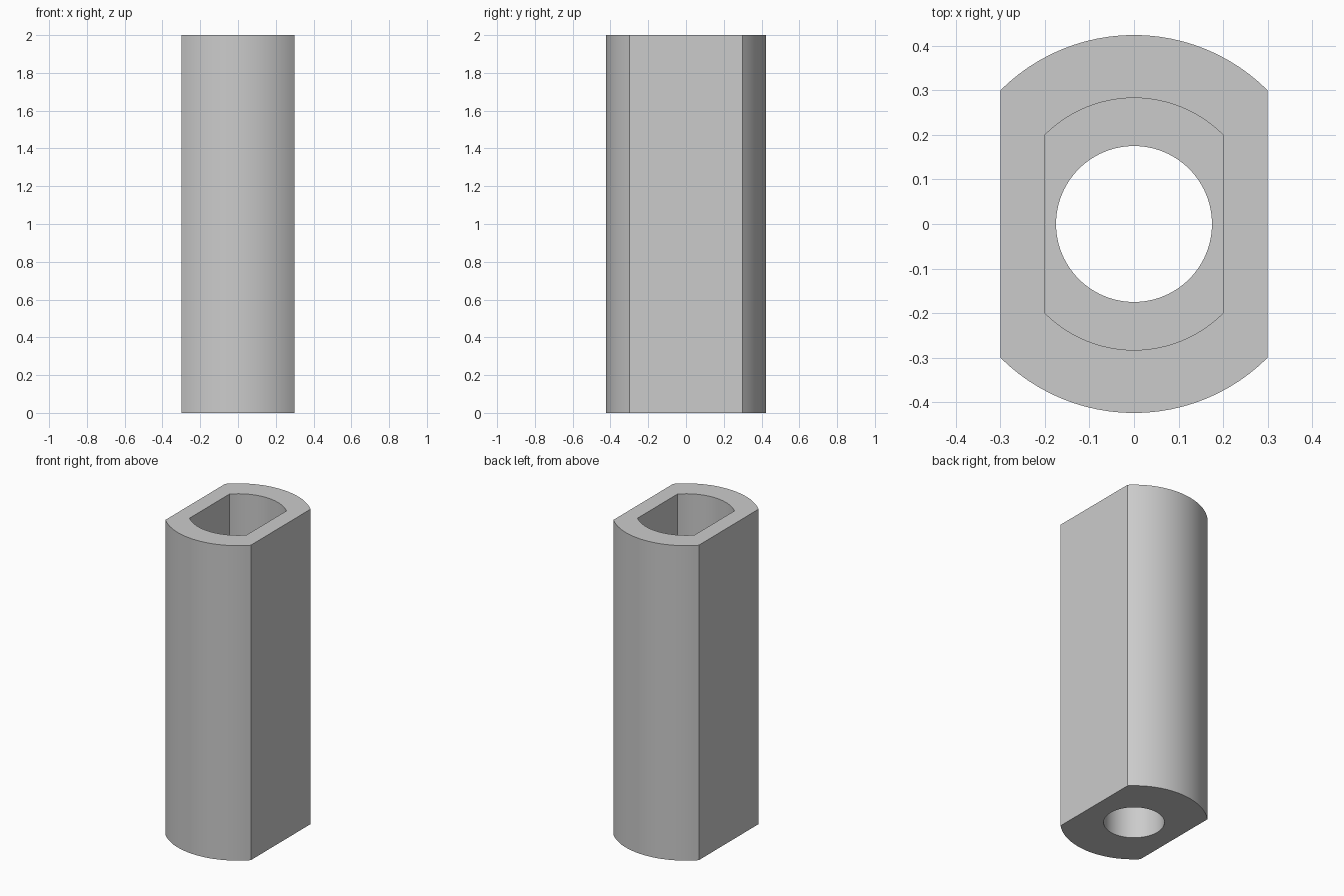
import bpy
import bmesh
from math import cos, sin, tau, sqrt, radians

cube = bpy.data.objects.get("Cube")
if cube:
    bpy.data.objects.remove(cube, do_unlink=True)

SEGMENTS = 96
HEIGHT = 2.0
LEDGE = 1.0          # height where the wide socket meets the round bore
OUTER_HALF = 0.3     # half width across the outer flats
SOCKET_HALF = 0.2    # half width across the socket flats
BORE = 0.175

grey = bpy.data.materials.new("plain grey")
grey.use_nodes = True
colour = (0.6, 0.6, 0.6, 1.0)
grey.diffuse_color = colour
grey.node_tree.nodes["Principled BSDF"].inputs["Base Color"].default_value = colour


def ring(bm, radius, half_width, z):
    """Circle whose two sides are cut flat at x = +/- half_width."""
    verts = []
    for i in range(SEGMENTS):
        a = tau * i / SEGMENTS
        x = max(-half_width, min(half_width, radius * cos(a)))
        verts.append(bm.verts.new((x, radius * sin(a), z)))
    return verts


def flat_sided(half_width):
    """Radius and half width of a profile whose flats end at 45 degrees."""
    return half_width * sqrt(2), half_width


# Closed wall section: outside, top rim, socket, ledge, bore, underside
bm = bmesh.new()
section = [
    (*flat_sided(OUTER_HALF), 0),
    (*flat_sided(OUTER_HALF), HEIGHT),
    (*flat_sided(SOCKET_HALF), HEIGHT),
    (*flat_sided(SOCKET_HALF), LEDGE),
    (BORE, BORE, LEDGE),
    (BORE, BORE, 0),
]
rings = [ring(bm, *step) for step in section]
for a, b in zip(rings, rings[1:] + rings[:1]):
    for i in range(SEGMENTS):
        j = (i + 1) % SEGMENTS
        bm.faces.new((a[i], a[j], b[j], b[i]))
bmesh.ops.recalc_face_normals(bm, faces=bm.faces)

mesh = bpy.data.meshes.new("flat_sided_sleeve")
bm.to_mesh(mesh)
bm.free()
mesh.materials.append(grey)
sleeve = bpy.data.objects.new("flat_sided_sleeve", mesh)
bpy.context.collection.objects.link(sleeve)

# Smooth the curved walls, keep the corners sharp
bpy.ops.object.select_all(action="DESELECT")
sleeve.select_set(True)
bpy.context.view_layer.objects.active = sleeve
bpy.ops.object.shade_smooth_by_angle(angle=radians(30))
